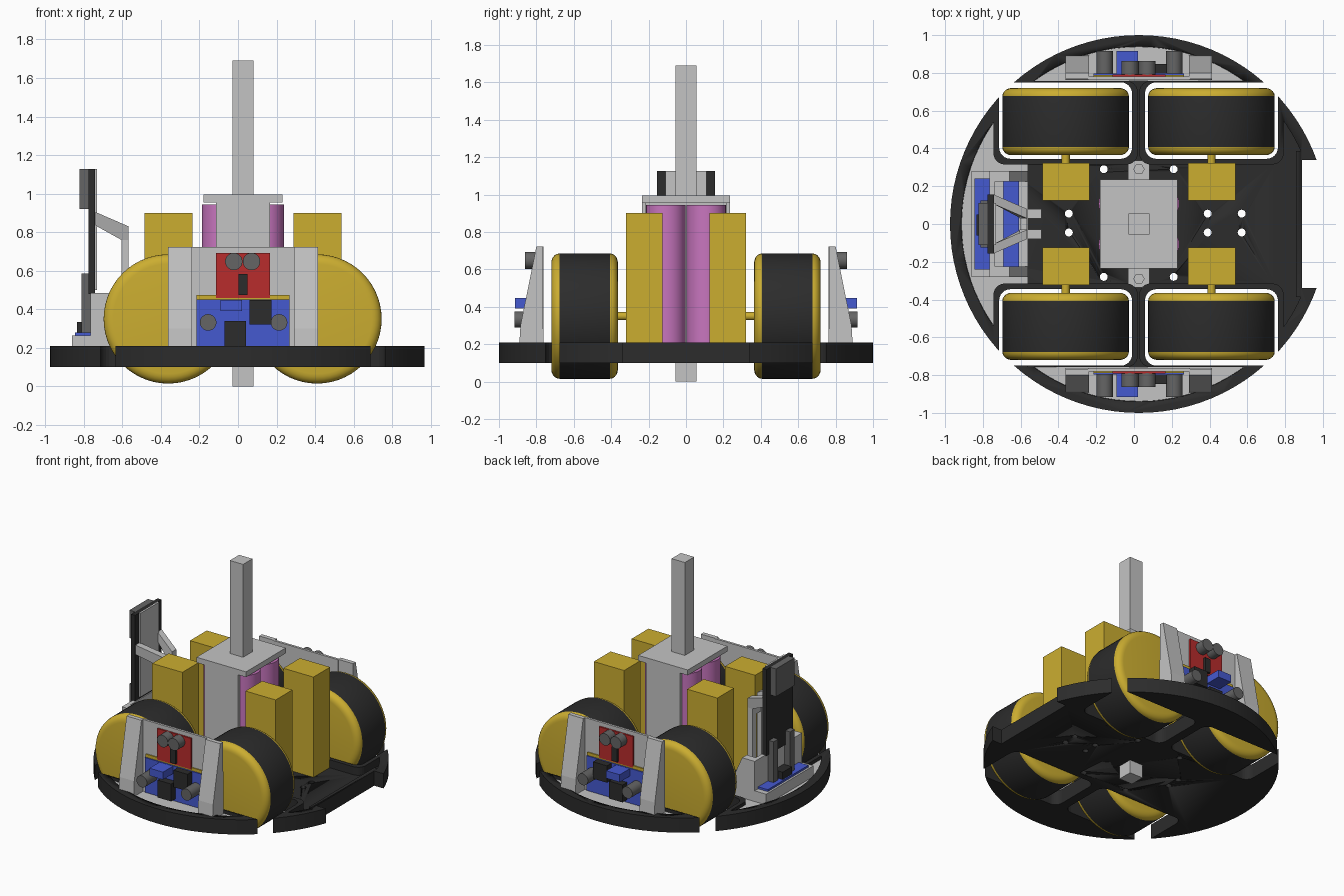
import bpy, bmesh, math
from mathutils import Vector, Matrix

if "Cube" in bpy.data.objects:
    bpy.data.objects.remove(bpy.data.objects["Cube"])

def mat(name, r, g, b):
    m = bpy.data.materials.new(name)
    m.diffuse_color = (r, g, b, 1)
    m.use_nodes = True
    m.node_tree.nodes["Principled BSDF"].inputs["Base Color"].default_value = m.diffuse_color
    return m

BLACK = mat("black", .025, .025, .025)
YELLOW = mat("yellow", .60, .42, .03)
GREY = mat("light grey", .55, .55, .55)
PURPLE = mat("purple", .58, .18, .52)
RED = mat("red", .48, .025, .025)
BLUE = mat("blue", .06, .10, .63)
DARK = mat("dark grey", .13, .13, .13)
CX = .026  # centre of the round chassis

def finish(name, bm, *mats, smooth=False):
    bmesh.ops.recalc_face_normals(bm, faces=bm.faces)
    me = bpy.data.meshes.new(name)
    bm.to_mesh(me)
    bm.free()
    ob = bpy.data.objects.new(name, me)
    bpy.context.collection.objects.link(ob)
    for m in mats:
        me.materials.append(m)
    if smooth:
        bpy.ops.object.select_all(action='DESELECT')
        ob.select_set(True)
        bpy.context.view_layer.objects.active = ob
        bpy.ops.object.shade_smooth_by_angle(angle=math.radians(35))
    return ob

def prism(name, pts, axis, a0, a1, m, smooth=False):
    """Extrude a 2D outline along an axis from a0 to a1."""
    place = {'x': lambda u, v, a: (a, u, v), 'y': lambda u, v, a: (u, a, v),
             'z': lambda u, v, a: (u, v, a)}[axis]
    bm = bmesh.new()
    f = bm.faces.new([bm.verts.new(place(u, v, a0)) for u, v in pts])
    ext = bmesh.ops.extrude_face_region(bm, geom=[f])['geom']
    bmesh.ops.translate(bm, vec=Vector(place(0, 0, a1 - a0)),
                        verts=[g for g in ext if isinstance(g, bmesh.types.BMVert)])
    return finish(name, bm, m, smooth=smooth)

def box(name, x0, x1, y0, y1, z0, z1, m):
    return prism(name, [(x0, y0), (x1, y0), (x1, y1), (x0, y1)], 'z', z0, z1, m)

def cyl(name, u, v, r, axis, a0, a1, m, n=28):
    pts = [(u + r * math.cos(2 * math.pi * i / n), v + r * math.sin(2 * math.pi * i / n)) for i in range(n)]
    return prism(name, pts, axis, a0, a1, m, smooth=True)

def well(x, s, grow, z0, z1):
    """Rounded rectangle around a wheel."""
    hx, y0, y1, r = .352 + grow, .345 - grow, .75 + grow * .25, .06
    pts = []
    for px, py, q in ((x + hx - r, y1 - r, 0), (x - hx + r, y1 - r, 1), (x - hx + r, y0 + r, 2), (x + hx - r, y0 + r, 3)):
        for i in range(7):
            a = (q + i / 6) * math.pi / 2
            pts.append((px + r * math.cos(a), s * (py + r * math.sin(a))))
    return prism("cutter", pts, 'z', z0, z1, BLACK)

def boolean(ob, cutter, op='DIFFERENCE'):
    mod = ob.modifiers.new("cut", 'BOOLEAN')
    mod.object, mod.operation, mod.solver = cutter, op, 'EXACT'
    bpy.context.view_layer.objects.active = ob
    bpy.ops.object.modifier_apply(modifier=mod.name)
    bpy.data.objects.remove(cutter)

WHEELS = [(x, s) for x in (-.362, .41) for s in (1, -1)]

def recess(name, z0, z1, r, m):
    """Inner floor region of the chassis, without the wheel well walls."""
    ob = cyl(name, CX, 0, r, 'z', z0, z1, m, 96)
    for x, s in WHEELS:
        boolean(ob, well(x, s, .03, -.2, 1))
    boolean(ob, box("cutter", .857, 1.2, -.386, .386, -.2, 1, m))
    return ob

# Round chassis with recessed floor, wheel openings, rear notch and bolt holes
chassis = cyl("chassis", CX, 0, 1, 'z', .10, .21, BLACK, 96)
boolean(chassis, recess("cutter", .15, .4, .94, BLACK))
for x, s in WHEELS:
    boolean(chassis, well(x, s, 0, -.1, .5))
boolean(chassis, box("cutter", .889, 1.2, -.34, .34, -.1, .5, BLACK))
HOLES = [(-.16, .29), (.21, .29), (-.16, -.28), (.21, -.28)]
HOLES += [(x, y) for x in (-.345, .39, .57) for y in (.055, -.045)]
for x, y in HOLES:
    boolean(chassis, cyl("cutter", x, y, .021, 'z', 0, .4, BLACK, 16))

# Grey floor inlays on the left, front and back
for name, b in (("left_inlay", (-1.2, -.56, -.66, .66)), ("back_inlay", (-.9, .9, .756, 1.2)),
                ("front_inlay", (-.9, .9, -1.2, -.756))):
    boolean(recess(name, .145, .185, .939, GREY), box("cutter", *b, 0, 1, GREY), 'INTERSECT')

# Wheels, axles and motors
for x, s in WHEELS:
    prof = [(0, -.178), (.285, -.178)]
    prof += [(.285 + .05 * math.sin(a), -.135 - .043 * math.cos(a)) for a in (math.radians(18 * k) for k in range(1, 6))]
    prof += [(r, -y) for r, y in reversed(prof)]
    bm = bmesh.new()
    vs = [bm.verts.new((r, y, 0)) for r, y in prof]
    es = [bm.edges.new(p) for p in zip(vs, vs[1:])]
    bmesh.ops.spin(bm, geom=vs + es, cent=(0, 0, 0), axis=(0, 1, 0), angle=2 * math.pi, steps=56)
    bmesh.ops.remove_doubles(bm, verts=bm.verts, dist=.0005)
    for f in bm.faces:
        f.material_index = 1 if abs(f.calc_center_median().y) < .1 else 0
    bmesh.ops.translate(bm, vec=(x, s * .542, .35), verts=bm.verts)
    finish("wheel", bm, YELLOW, BLACK, smooth=True)
    cyl("axle", x, .35, .022, 'y', s * .30, s * .38, YELLOW, 16)
    mx = x + .002
    box("motor", mx - .125, mx + .125, min(s * .125, s * .322), max(s * .125, s * .322), .145, .9, YELLOW)

# Central battery tower and mast
box("tower_cap", CX - .205, CX + .205, -.235, .235, .955, .995, GREY)
box("tower_core", CX - .05, CX + .05, -.22, .22, .15, .955, GREY)
for s in (1, -1):
    y0, y1 = sorted((s * .213, s * .235))
    box("tower_wall", CX - .14, CX + .14, y0, y1, .15, .96, GREY)
    y0, y1 = sorted((s * .23, s * .335))
    tab = box("tower_foot", CX - .057, CX + .057, y0, y1, .148, .19, GREY)
    cyl("foot_bolt", CX, s * .29, .03, 'z', .18, .205, GREY, 6)
    for dx in (-.108, .108):
        cyl("battery", CX + dx, s * .108, .105, 'z', .15, .943, PURPLE, 36)
box("mast", CX - .055, CX + .055, -.055, .055, 0, 1.69, GREY)

# Sensor panels at the front and back
for s in (1, -1):
    def part(name, x0, x1, y0, y1, z0, z1, m):
        a, b = sorted((s * y0, s * y1))
        box(name, x0, x1, a, b, z0, z1, m)
    part("sensor_wall", CX - .27, CX + .27, .762, .78, .17, .722, GREY)
    for x0 in (CX - .388, CX + .265):
        prism("sensor_bracket", [(s * .762, .17), (s * .893, .17), (s * .885, .30), (s * .80, .722), (s * .768, .722)],
              'x', x0, x0 + .123, GREY)
    part("red_board", CX - .14, CX + .14, .78, .792, .46, .692, RED)
    part("blue_board", CX - .24, CX + .24, .78, .796, .19, .45, BLUE)
    part("yellow_strip", CX - .24, CX + .24, .78, .788, .45, .473, YELLOW)
    part("red_board_chip", CX - .023, CX + .023, .79, .81, .475, .582, BLACK)
    part("blue_connector", -.092, .02, .79, .915, .392, .448, BLUE)
    part("upper_relay", .06, .175, .79, .848, .322, .448, BLACK)
    part("lower_relay", -.07, .042, .79, .85, .21, .34, BLACK)
    for x in (-.022, .07):
        cyl("sonar_eye", x, .648, .045, 'y', s * .79, s * .862, DARK)
    for x in (-.155, .213):
        cyl("capacitor", x, .332, .043, 'y', s * .79, s * .917, DARK)

# Left display unit: tray, circuit board and side posts
box("display_tray", -.86, -.56, -.28, .28, .18, .265, GREY)
box("display_board", -.845, -.61, -.24, .24, .262, .28, BLUE)
box("display_crossbar", -.765, -.69, -.28, .28, .26, .33, GREY)
for s in (1, -1):
    y0, y1 = sorted((s * .225, s * .28))
    prism("display_gusset", [(-.765, .26), (-.56, .26), (-.66, .485), (-.765, .485)], 'y', y0, y1, GREY)
    y0, y1 = sorted((s * .07, s * .125))
    box("display_post", -.812, -.765, y0, y1, .28, .585, DARK)
box("display_chip", -.835, -.765, -.06, .05, .278, .335, BLACK)
box("display_support", -.765, -.735, -.225, .225, .33, .485, GREY)

# Upright display with backing box and front plate
box("display_screen", -.775, -.742, -.155, .155, .48, 1.127, BLACK)
box("display_module", -.822, -.775, -.11, .11, .92, 1.127, DARK)
box("display_plate", -.745, -.731, -.11, .11, .50, 1.127, GREY)

# Support legs and converging arms behind the display
for s in (1, -1):
    y0, y1 = sorted((s * .03, s * .08))
    box("arm_leg", -.605, -.567, y0, y1, .16, .79, GREY)
    arm = prism("display_arm", [(-.74, .835), (-.74, .905), (-.567, .83), (-.567, .76), (-.605, .76)],
                'y', y0, y1, GREY)
    for v in arm.data.vertices:  # spread the arm towards the screen
        v.co.y += s * .075 * max(0, (-.6 - v.co.x) / .14)
    foot = box("arm_foot", -.60, -.49, y0, y1, .15, .2, GREY)
box("arm_bridge", -.60, -.57, -.05, .05, .70, .76, GREY)
